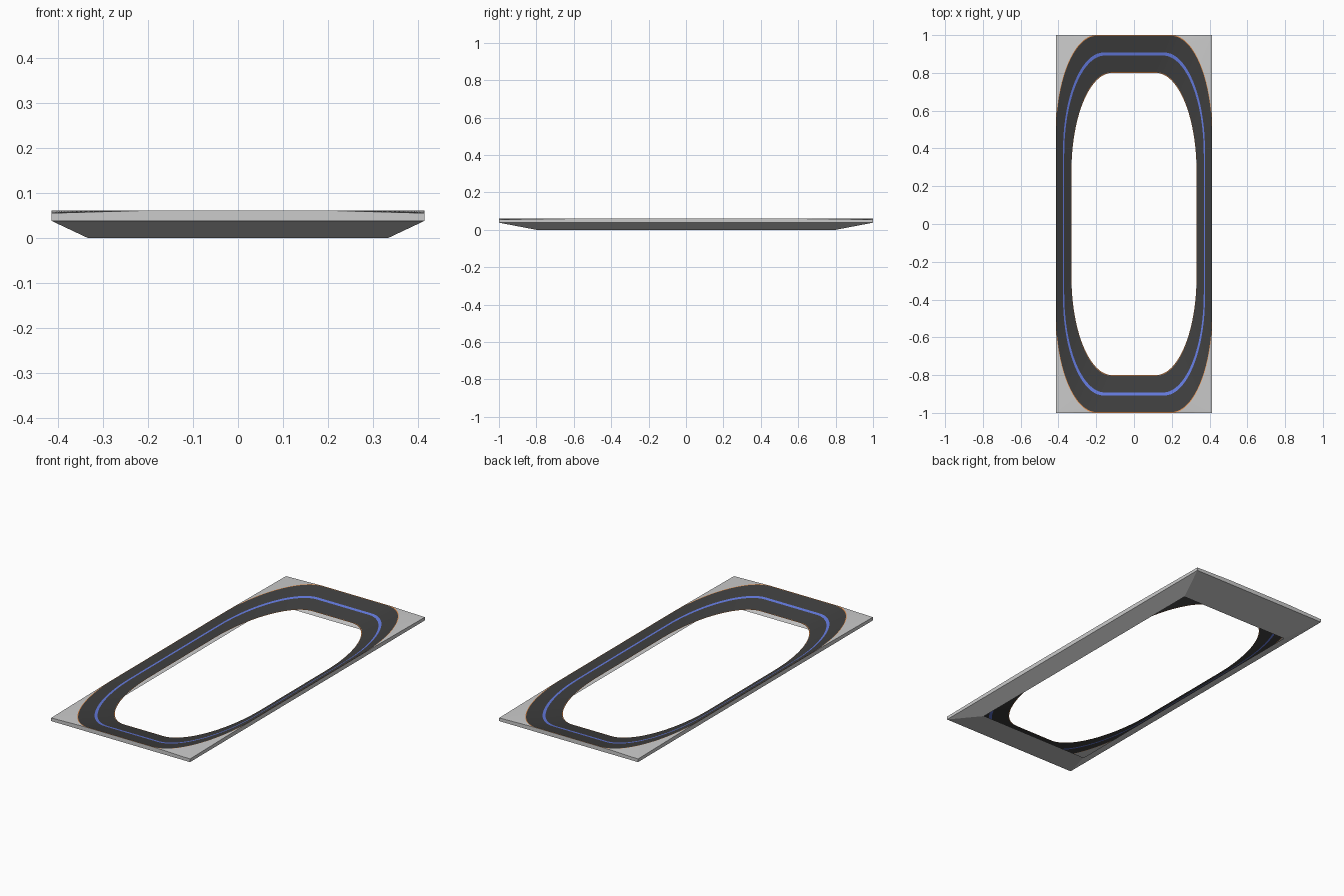
import bpy
from math import sin, cos, pi

if "Cube" in bpy.data.objects:
    bpy.data.objects.remove(bpy.data.objects["Cube"])

HX, HY = 0.414, 1.0             # outer half sizes
Z_TOP, Z_CORNER, Z_SIDE, Z_IN = 0.061, 0.055, 0.038, 0.022
SEG = 20                        # segments per rounded corner
R = 0.52                        # corner radius before squashing x


def material(name, rgb):
    m = bpy.data.materials.new(name)
    m.diffuse_color = (*rgb, 1)
    m.use_nodes = True
    m.node_tree.nodes["Principled BSDF"].inputs["Base Color"].default_value = m.diffuse_color
    return m


def make(name, verts, faces, mats=(), idx=None):
    me = bpy.data.meshes.new(name)
    me.from_pydata(verts, [], faces)
    for m in mats:
        me.materials.append(m)
    if idx:
        me.polygons.foreach_set("material_index", idx)
    me.update()
    ob = bpy.data.objects.new(name, me)
    bpy.context.collection.objects.link(ob)
    return ob


def ring(t):
    """Rounded loop, t = 0 at the outer edge and 1 at the inner edge."""
    half = 1 - 0.2 * t
    z = Z_TOP + (Z_IN - Z_TOP) * t
    c = half - R
    pts = []
    for k, (sx, sy) in enumerate([(1, 1), (-1, 1), (-1, -1), (1, -1)]):
        for i in range(SEG + 1):
            a = (k + i / SEG) * pi / 2
            pts.append(((sx * c + R * cos(a)) * HX, (sy * c + R * sin(a)) * HY, z))
    return pts


# Banked track sheet: edge lines, asphalt and the blue centre line
asphalt = material("asphalt", (0.05, 0.05, 0.05))
blue = material("blue_line", (0.13, 0.2, 0.75))
orange = material("edge_line", (0.75, 0.25, 0.06))
steps = [0, 0.02, 0.46, 0.54, 0.98, 1]
slots = [2, 0, 1, 0, 2]
n = 4 * (SEG + 1)
verts, faces, idx = [], [], []
for t in steps:
    verts += ring(t)
for r, slot in enumerate(slots):
    for i in range(n):
        j = (i + 1) % n
        faces.append((r * n + i, r * n + j, (r + 1) * n + j, (r + 1) * n + i))
        idx.append(slot)
make("track", verts, faces, (asphalt, blue, orange), idx)

# Grey corner plates, fanned from each low corner to the track edge
outer = ring(0)
corners = [(HX, HY), (-HX, HY), (-HX, -HY), (HX, -HY)]
for k, (x, y) in enumerate(corners):
    arc = outer[k * (SEG + 1):(k + 1) * (SEG + 1)]
    make("corner_plate", [(x, y, Z_CORNER)] + arc,
         [(0, i + 2, i + 1) for i in range(SEG)])

# Frame: vertical skirt below the track edge, then slopes in to the base
verts, faces = [], []
for k in range(4):
    (x0, y0), (x1, y1) = corners[k], corners[(k + 1) % 4]
    a = outer[k * (SEG + 1) + SEG]
    b = outer[((k + 1) % 4) * (SEG + 1)]
    o = len(verts)
    verts += [(x0, y0, Z_CORNER), a, b, (x1, y1, Z_CORNER),
              (x1, y1, Z_SIDE), (x0, y0, Z_SIDE),
              (x1 * 0.805, y1 * 0.8, 0), (x0 * 0.805, y0 * 0.8, 0)]
    faces += [tuple(o + i for i in (5, 4, 3, 2, 1, 0))[::-1],
              tuple(o + i for i in (5, 7, 6, 4))]
frame = make("frame", verts, faces)

# Weld the frame and turn its faces outward
import bmesh
bm = bmesh.new()
bm.from_mesh(frame.data)
bmesh.ops.remove_doubles(bm, verts=bm.verts, dist=1e-5)
for f in bm.faces:
    f.normal_update()
    c = f.calc_center_median()
    if f.normal.x * c.x + f.normal.y * c.y < 0:
        f.normal_flip()
bm.to_mesh(frame.data)
bm.free()
# Track faces point up
me = bpy.data.objects["track"].data
if me.polygons[0].normal.z < 0:
    me.flip_normals()
for ob in bpy.data.objects:
    if ob.name.startswith("corner_plate") and ob.data.polygons[0].normal.z < 0:
        ob.data.flip_normals()
